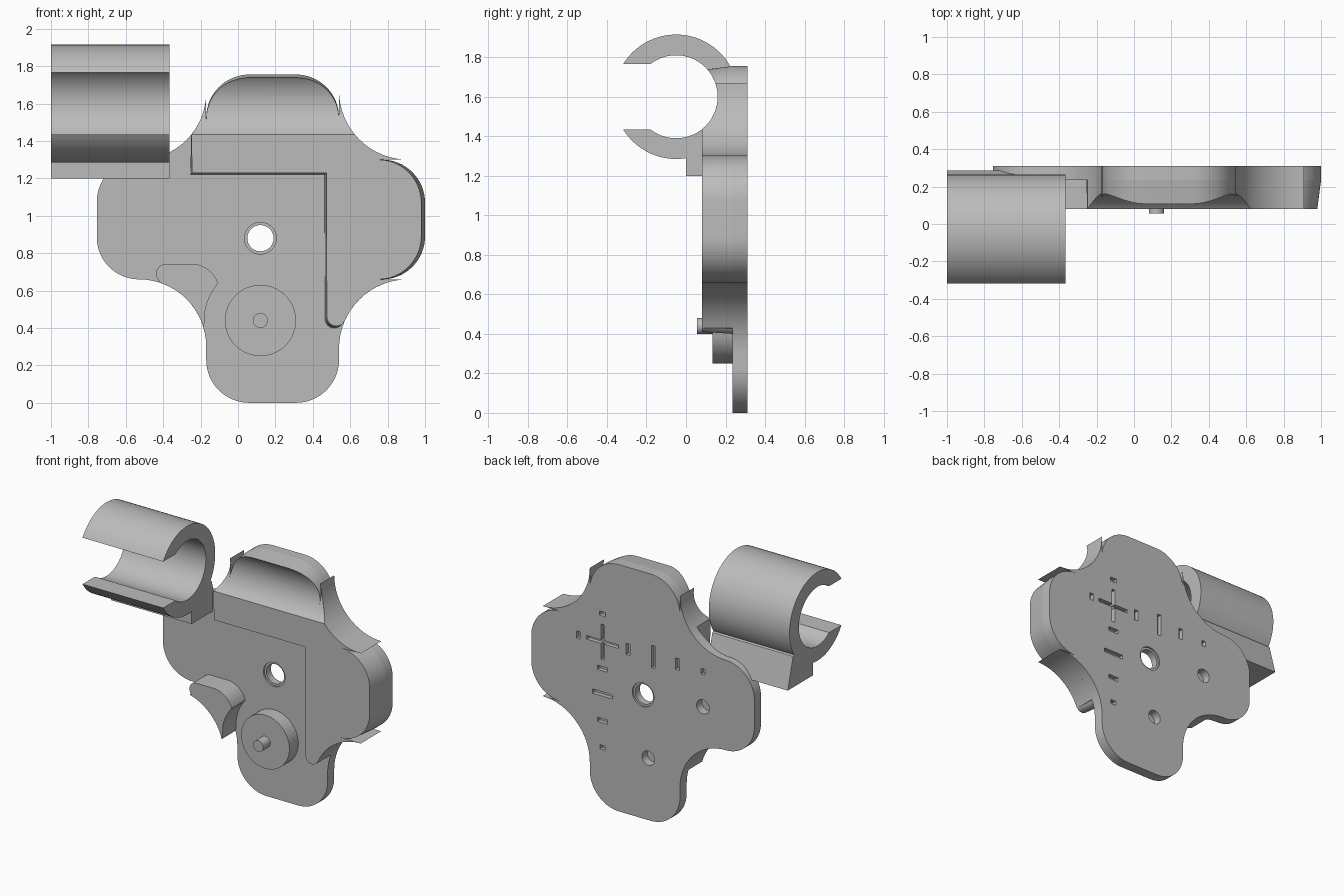
import bpy, bmesh
from math import cos, sin, radians

cube = bpy.data.objects.get("Cube")
if cube:
    bpy.data.objects.remove(cube, do_unlink=True)

grey = bpy.data.materials.new("plain_grey")
grey.use_nodes = True
grey.diffuse_color = (0.5, 0.5, 0.5, 1)
grey.node_tree.nodes["Principled BSDF"].inputs["Base Color"].default_value = (0.5, 0.5, 0.5, 1)

FRONT, MID, BACK = 0.08, 0.235, 0.31      # depth layers
TUBE_Y, TUBE_Z, TUBE_R = -0.05, 1.60, 0.21  # bore of the clip


def arc(cx, cz, r, a0, a1, n=16):
    angles = [radians(a0 + (a1 - a0) * i / n) for i in range(n + 1)]
    return [(cx + r * cos(a), cz + r * sin(a)) for a in angles]


def circle(cx, cz, r, n=48):
    return arc(cx, cz, r, 0, 360, n)[:-1]


def rect(cx, cz, w, h):
    return [(cx + sx * w / 2, cz + sz * h / 2) for sx, sz in ((-1, -1), (1, -1), (1, 1), (-1, 1))]


def loft(bm, profile, lo, hi, axis="y", profile2=None):
    """Closed prism along an axis, optionally ending in a second profile."""
    def place(p, d):
        return (p[0], d, p[1]) if axis == "y" else (d, p[0], p[1])
    a = [bm.verts.new(place(p, lo)) for p in profile]
    b = [bm.verts.new(place(p, hi)) for p in profile2 or profile]
    bm.faces.new(a)
    bm.faces.new(b[::-1])
    for i in range(len(a)):
        j = (i + 1) % len(a)
        bm.faces.new((a[i], b[i], b[j], a[j]))


def make(name, *lofts):
    bm = bmesh.new()
    for args in lofts:
        loft(bm, *args)
    bmesh.ops.remove_doubles(bm, verts=bm.verts, dist=1e-5)
    bmesh.ops.recalc_face_normals(bm, faces=bm.faces)
    mesh = bpy.data.meshes.new(name)
    bm.to_mesh(mesh)
    bm.free()
    mesh.materials.append(grey)
    ob = bpy.data.objects.new(name, mesh)
    bpy.context.collection.objects.link(ob)
    return ob


def select(ob):
    bpy.ops.object.select_all(action="DESELECT")
    ob.select_set(True)
    bpy.context.view_layer.objects.active = ob


def cut(ob, cutter):
    mod = ob.modifiers.new("cut", "BOOLEAN")
    mod.operation, mod.solver, mod.object = "DIFFERENCE", "EXACT", cutter
    mod.use_self = True
    select(ob)
    bpy.ops.object.modifier_apply(modifier=mod.name)
    bpy.data.objects.remove(cutter, do_unlink=True)


def right_and_top(start, draft=0.0):
    """Edge from the lower right hollow, round the right and top arms, to the upper left tip."""
    return (arc(0.91, 0.29, 0.37, start, 90)
            + arc(0.77 - draft, 0.89, 0.23, 270, 360)
            + arc(0.77 - draft, 1.07, 0.23, 0, 90)
            + arc(0.91, 1.67, 0.37, 270, 180)
            + arc(0.31, 1.525 - draft, 0.23, 0, 90)
            + arc(0.06, 1.525 - draft, 0.23, 90, 180))


# Back plate: four rounded arms joined by hollow curves
plate = (arc(0.06, 0.23, 0.23, 180, 270) + arc(0.31, 0.23, 0.23, 270, 360)
         + right_and_top(180)
         + arc(-0.53, 1.66, 0.36, 0, -90)
         + arc(-0.53, 1.075, 0.225, 90, 180)[1:]
         + arc(-0.53, 0.885, 0.225, 180, 270)
         + arc(-0.53, 0.30, 0.36, 90, 0)[1:])
back_plate = make("back_plate", (plate, MID, BACK))

# Through hole with a shallow rim on both faces, blind holes and gauge slots
hole = (0.12, 0.88)
cut(back_plate, make("hole_cutter", (circle(*hole, 0.07), 0.1, 0.4)))
cut(back_plate, make("rim_cutter", (circle(*hole, 0.085), 0.2, MID + 0.012),
                     (circle(*hole, 0.085), BACK - 0.012, 0.4)))
slots = [(circle(-0.35, 0.92, 0.05, 32), 0.25, 0.4), (circle(0.08, 0.44, 0.05, 32), 0.25, 0.4)]
for x, length in ((0.63, 0.05), (0.24, 0.08), (0.04, 0.16), (-0.15, 0.08), (-0.35, 0.04)):
    slots.append((rect(x, 1.17, 0.03, length), 0.28, 0.4))
for z, length in ((1.37, 0.05), (0.98, 0.08), (0.80, 0.16), (0.61, 0.08), (0.42, 0.04)):
    slots.append((rect(0.44, z, length, 0.03), 0.28, 0.4))
cut(back_plate, make("slot_cutter", *slots))
cut(back_plate, make("cross_cutter_a", (rect(0.44, 1.17, 0.25, 0.025), 0.28, 0.4)))
cut(back_plate, make("cross_cutter_b", (rect(0.44, 1.17, 0.025, 0.25), 0.28, 0.4)))


# Raised L-shaped body with drafted ends, hollowed along the tube axis
def raised(draft):
    inner = draft / 2
    return (arc(0.515 + inner, 0.45 + inner, 0.05, 180, 330)
            + right_and_top(158, draft)
            + arc(-0.53, 1.66, 0.36, 0, -38.9)
            + [(-0.255 + inner, 1.22 + inner), (0.463 + inner, 1.22 + inner)])


raised_body = make("raised_body", (raised(0.02), FRONT, MID, "y", raised(0)))
cut(raised_body, make("tube_cutter", (circle(TUBE_Y, TUBE_Z, TUBE_R, 96), -0.5, 1.2, "x")))

# Open clip and the bracket that carries it
clip_profile = (arc(TUBE_Y, TUBE_Z, 0.315, -148.4, 148.4, 64)
                + arc(TUBE_Y, TUBE_Z, TUBE_R, 128.2, -128.2, 64))
make("clip", (clip_profile, -1.0, -0.365, "x"))
bracket_profile = [(0, 1.2), (0.285, 1.2), (0.225, 1.42), (0.19, 1.44), (0, 1.3)]
make("clip_bracket", (bracket_profile, -1.0, -0.365, "x"))

# Round boss with its pin
make("boss", (circle(0.12, 0.44, 0.19, 64), 0.135, MID))
make("boss_pin", (circle(0.12, 0.44, 0.04, 32), 0.055, 0.135))

# Curved stop beside the boss, following the plate edge
stop = (arc(-0.53, 0.30, 0.36, 16, 75)
        + arc(-0.385, 0.69, 0.053, 230, 90)
        + arc(-0.25, 0.593, 0.15, 90, 20)
        + arc(0.12, 0.44, 0.30, 139, 182))
make("curved_stop", (stop, FRONT, MID))

for ob in list(bpy.context.scene.objects):
    if ob.type == "MESH":
        select(ob)
        bpy.ops.object.shade_smooth_by_angle(angle=radians(30))
